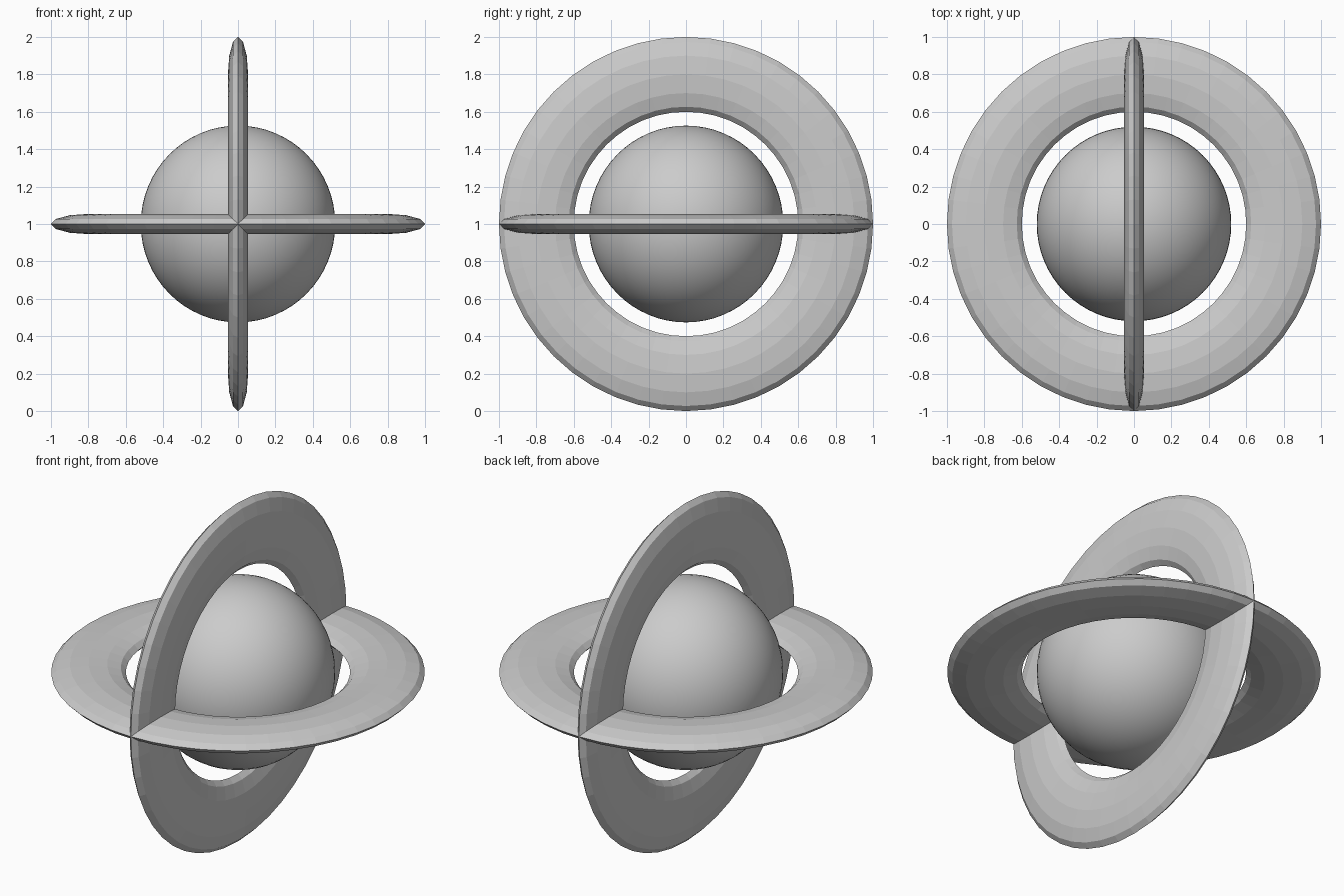
import bpy
from math import pi

if "Cube" in bpy.data.objects:
    bpy.data.objects.remove(bpy.data.objects["Cube"])

CENTRE = (0, 0, 1)


def flat_ring(name, rotation):
    # Faceted torus squashed along its own axis
    bpy.ops.mesh.primitive_torus_add(major_segments=48, minor_segments=12,
                                     major_radius=0.8, minor_radius=0.2,
                                     location=CENTRE, rotation=rotation)
    ring = bpy.context.object
    ring.name = name
    ring.scale = (1, 1, 0.27)
    bpy.ops.object.shade_flat()
    return ring


# Central globe, very slightly taller than wide
bpy.ops.mesh.primitive_uv_sphere_add(segments=64, ring_count=32, radius=1,
                                     location=CENTRE)
globe = bpy.context.object
globe.name = "globe"
globe.scale = (0.52, 0.52, 0.526)
bpy.ops.object.shade_smooth()

# Two crossing rings
flat_ring("horizontal_ring", (0, 0, 0))
flat_ring("vertical_ring", (0, pi / 2, 0))
